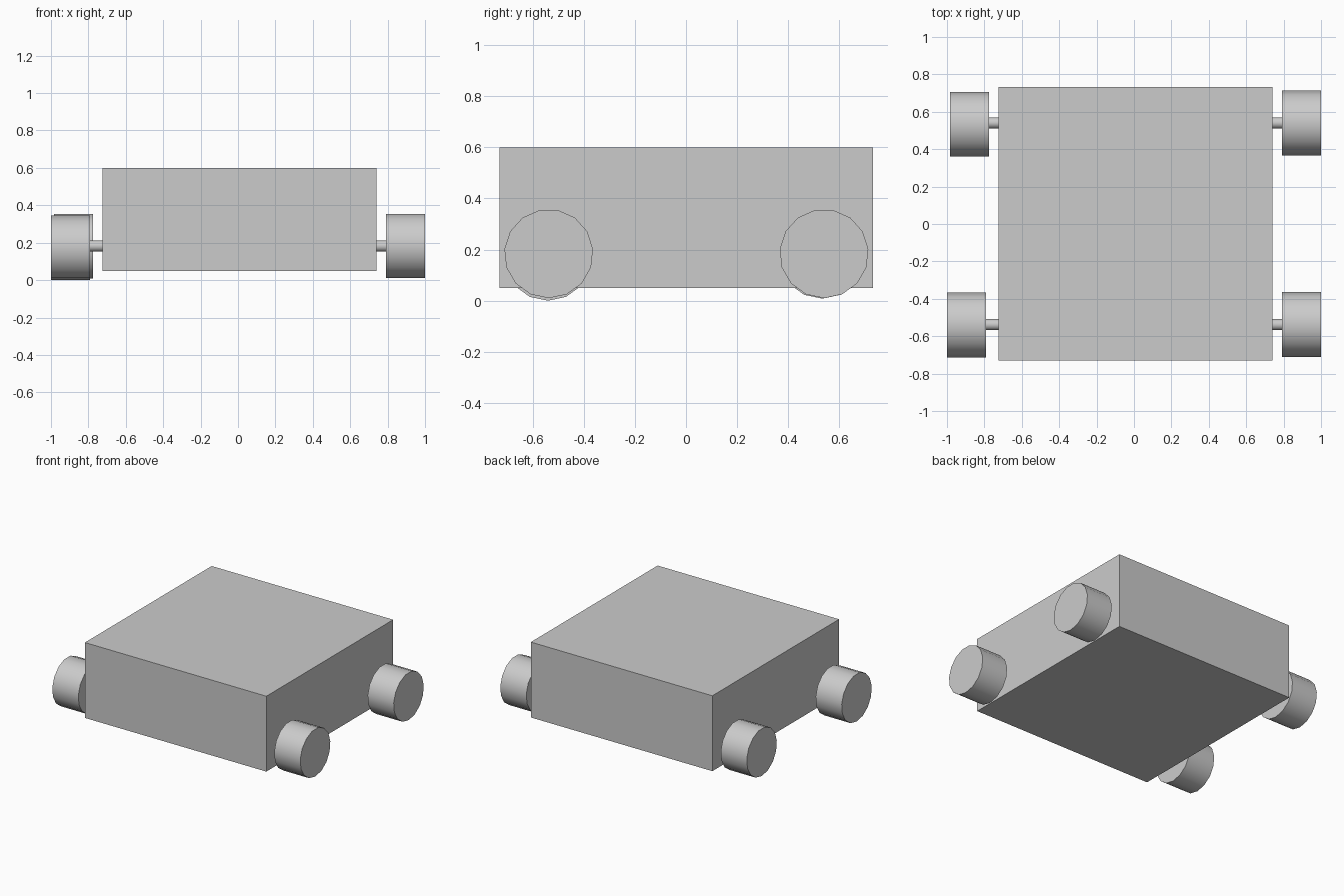
import bpy
import bmesh
import math
from mathutils import Vector

cube = bpy.data.objects.get("Cube")
if cube:
    bpy.data.objects.remove(cube, do_unlink=True)

grey = bpy.data.materials.new("plain_grey")
grey.use_nodes = True
colour = (0.6, 0.6, 0.6, 1)
grey.diffuse_color = colour
grey.node_tree.nodes["Principled BSDF"].inputs["Base Color"].default_value = colour


def finish(name, bm, smooth=False):
    bmesh.ops.recalc_face_normals(bm, faces=bm.faces)
    mesh = bpy.data.meshes.new(name)
    bm.to_mesh(mesh)
    bm.free()
    mesh.materials.append(grey)
    obj = bpy.data.objects.new(name, mesh)
    bpy.context.collection.objects.link(obj)
    if smooth:
        bpy.ops.object.select_all(action="DESELECT")
        obj.select_set(True)
        bpy.context.view_layer.objects.active = obj
        bpy.ops.object.shade_smooth_by_angle(angle=math.radians(40))
    return obj


def box(name, low, high):
    low, high = Vector(low), Vector(high)
    bm = bmesh.new()
    bmesh.ops.create_cube(bm, size=1)
    bmesh.ops.scale(bm, vec=high - low, verts=bm.verts)
    bmesh.ops.translate(bm, vec=(low + high) / 2, verts=bm.verts)
    return finish(name, bm)


def rod(name, x0, x1, y, z, radius, sides):
    """Capped cylinder along x with one corner pointing straight down."""
    bm = bmesh.new()
    ring = []
    for i in range(sides):
        a = math.tau * i / sides
        ring.append(bm.verts.new((x0, y + radius * math.sin(a), z - radius * math.cos(a))))
    cap = bm.faces.new(ring)
    result = bmesh.ops.extrude_face_region(bm, geom=[cap], use_keep_orig=True)
    moved = [v for v in result["geom"] if isinstance(v, bmesh.types.BMVert)]
    bmesh.ops.translate(bm, vec=(x1 - x0, 0, 0), verts=moved)
    return finish(name, bm, smooth=True)


# Box-shaped body
box("body", (-0.725, -0.73, 0.05), (0.74, 0.732, 0.6))

# Thin axles running through the body
for end, y in (("front", -0.538), ("back", 0.54)):
    rod(end + "_axle", -0.79, 0.795, y, 0.182, 0.03, 15)

# Four wheels, each set very slightly differently
WIDTH, RADIUS = 0.21, 0.174
for name, x, y, z in (
    ("front_right_wheel", -1.0, -0.54, 0.174),
    ("back_right_wheel", -0.985, 0.533, 0.182),
    ("front_left_wheel", 0.79, -0.537, 0.184),
    ("back_left_wheel", 0.79, 0.54, 0.184),
):
    rod(name, x, x + WIDTH, y, z, RADIUS, 15)
